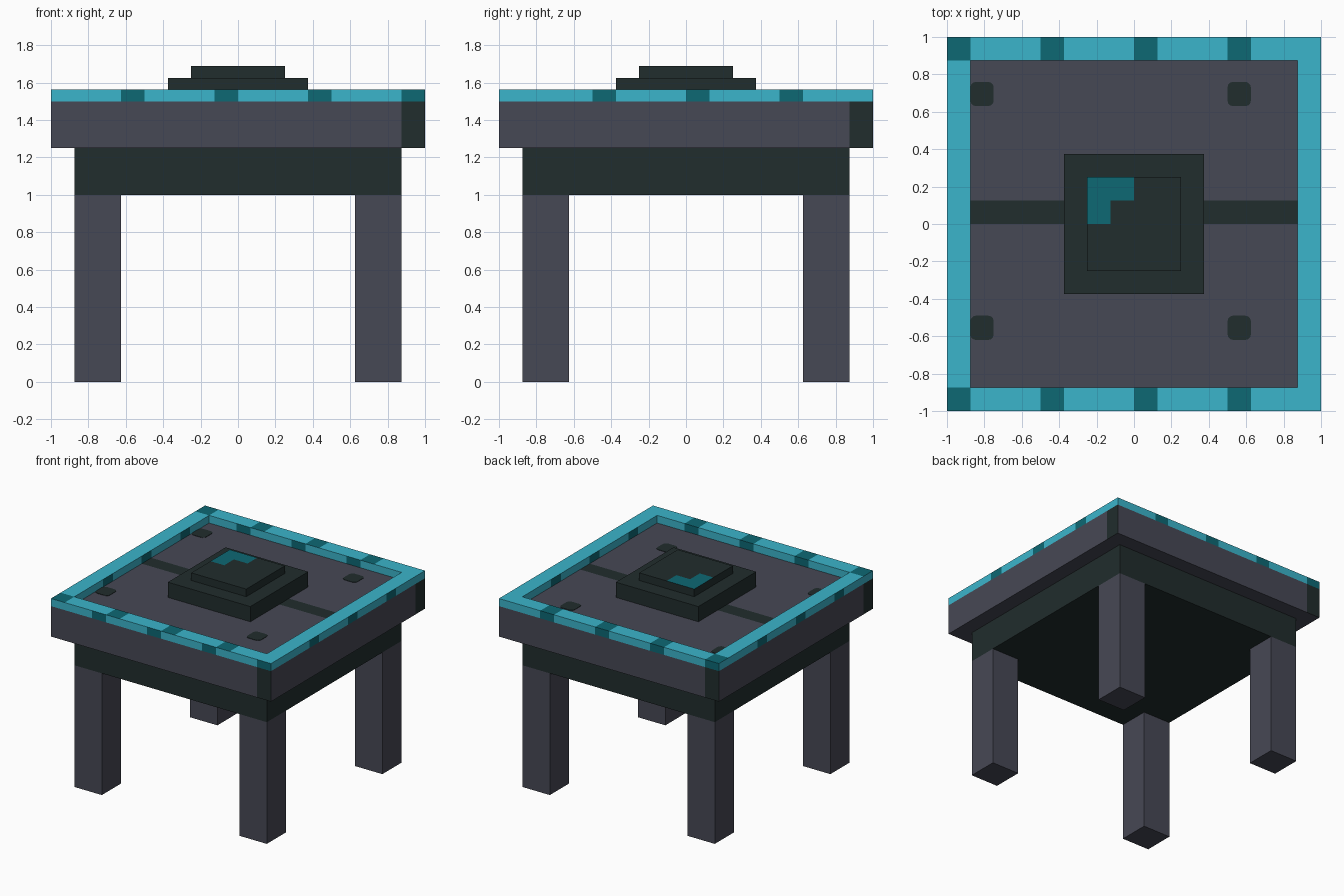
import bpy
import bmesh
import math
from mathutils import Vector

old = bpy.data.objects.get("Cube")
if old:
    bpy.data.objects.remove(old, do_unlink=True)


def material(name, rgb):
    mat = bpy.data.materials.new(name)
    mat.use_nodes = True
    colour = (*rgb, 1)
    mat.diffuse_color = colour
    mat.node_tree.nodes["Principled BSDF"].inputs["Base Color"].default_value = colour
    return mat


GREY = material("slate grey", (0.062, 0.065, 0.090))
DARK = material("dark green black", (0.015, 0.026, 0.026))
TEAL = material("bright teal", (0.044, 0.462, 0.597))
DEEP = material("deep teal", (0.004, 0.138, 0.174))

P = 0.125  # width of one pattern cell
INNER = 1 - P


def box(name, low, high, mats, cuts=(), rule=None, rounding=0):
    """Box between two corners; cuts are (axis, position) planes and
    rule(centre, normal) tells which faces take the second material."""
    low, high = Vector(low), Vector(high)
    bm = bmesh.new()
    bmesh.ops.create_cube(bm, size=1)
    for v in bm.verts:
        v.co = (low + high) / 2 + v.co * (high - low)
    if rounding:
        upright = [e for e in bm.edges
                   if abs(e.verts[0].co.z - e.verts[1].co.z) > 1e-6]
        bmesh.ops.bevel(bm, geom=upright, offset=rounding, segments=3,
                        profile=0.5, affect='EDGES')
    for axis, pos in cuts:
        direction = Vector([i == axis for i in range(3)])
        bmesh.ops.bisect_plane(bm, geom=bm.verts[:] + bm.edges[:] + bm.faces[:],
                               plane_co=direction * pos, plane_no=direction)
    bm.normal_update()
    if rule:
        for f in bm.faces:
            f.material_index = int(rule(f.calc_center_median(), f.normal))
    mesh = bpy.data.meshes.new(name)
    bm.to_mesh(mesh)
    bm.free()
    for m in mats:
        mesh.materials.append(m)
    obj = bpy.data.objects.new(name, mesh)
    bpy.context.collection.objects.link(obj)
    return obj


def along(c, n):
    """Position along a side wall, rising to the right when facing it."""
    return c.y * n.x - c.x * n.y


# Four square legs
for sx, side in ((1, "left"), (-1, "right")):
    for sy, end in ((-1, "front"), (1, "back")):
        x, y = sx * 0.75, sy * 0.75
        box(f"{end}_{side}_leg", (x - P, y - P, 0), (x + P, y + P, 1), [GREY])

# Apron under the tabletop
box("apron", (-INNER, -INNER, 1), (INNER, INNER, 1.25), [DARK])


# Tabletop with a dark groove across it and a dark patch at each side's right end
def slab_rule(c, n):
    if n.z > 0.5:
        return 0 < c.y < P
    return abs(n.z) < 0.5 and along(c, n) > INNER


box("tabletop", (-1, -1, 1.25), (1, 1, 1.5), [GREY, DARK],
    [(0, -INNER), (0, INNER), (1, -INNER), (1, INNER), (1, 0), (1, P)], slab_rule)


# Raised rim of four bars with deep teal stripes
def rim_rule(c, n):
    if n.z < -0.5:
        return False
    if n.z > 0.5:
        return abs(c.y) > INNER and math.floor((c.x + 1) / P) % 4 == 0
    cell = math.floor((along(c, n) + 1) / P)
    if abs(n.y) > 0.5:
        return cell % 4 == 3
    return cell in (4, 8, 12)


cells = [i * P - 1 for i in range(1, 16)]
for s, end, side in ((-1, "front", "right"), (1, "back", "left")):
    a, b = sorted((s * INNER, s))
    box(f"{end}_rim", (-1, a, 1.5), (1, b, 1.5625), [TEAL, DEEP],
        [(0, c) for c in cells], rim_rule)
    box(f"{side}_rim", (a, -INNER, 1.5), (b, INNER, 1.5625), [TEAL, DEEP],
        [(1, c) for c in cells[1:-1]], rim_rule)

# Rounded dark spots on the tabletop
for x, sx in ((-INNER, "right"), (0.5, "left")):
    for y, sy in ((-0.62, "front"), (0.63, "back")):
        box(f"{sy}_{sx}_spot", (x, y, 1.499), (x + P, y + 0.13, 1.503), [DARK],
            rounding=0.03)


# Stepped centre block with an L-shaped teal mark on its cap
def mark_rule(c, n):
    return n.z > 0.5 and c.x < 0 < c.y and (c.x < -P or c.y > P)


box("centre_plinth", (-0.375, -0.375, 1.5), (0.375, 0.375, 1.625), [DARK])
box("centre_cap", (-0.25, -0.25, 1.625), (0.25, 0.25, 1.6875), [DARK, DEEP],
    [(0, -P), (0, 0), (1, 0), (1, P)], mark_rule)
